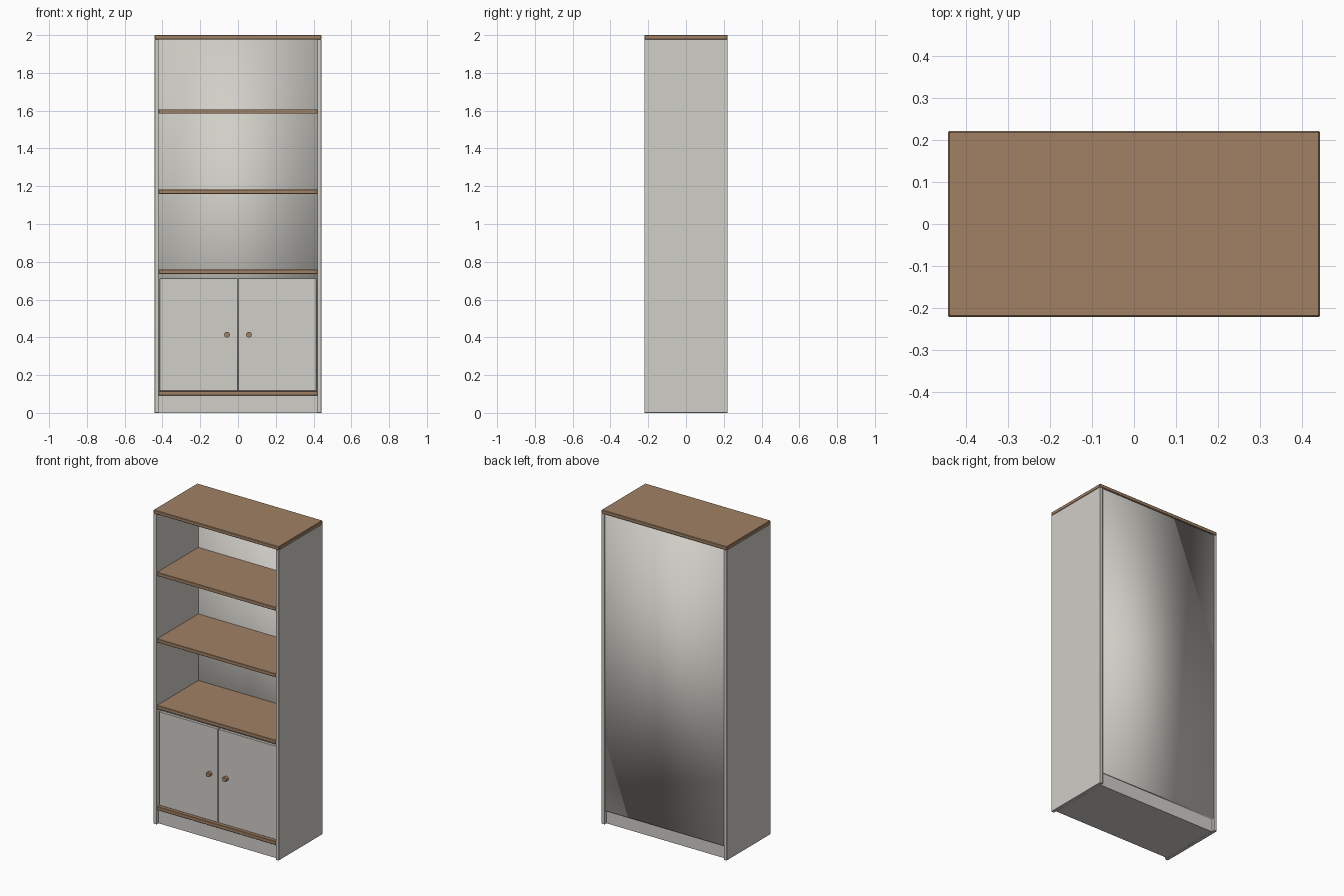
import bpy
import math

cube = bpy.data.objects.get("Cube")
if cube:
    bpy.data.objects.remove(cube, do_unlink=True)


def make_material(name, color):
    mat = bpy.data.materials.new(name)
    mat.use_nodes = True
    mat.diffuse_color = color
    mat.node_tree.nodes["Principled BSDF"].inputs["Base Color"].default_value = color
    return mat


grey = make_material("warm_grey_paint", (0.64, 0.62, 0.575, 1))
wood = make_material("brown_wood", (0.355, 0.22, 0.127, 1))


def box(name, xs, ys, zs, mat, bevel=0.0):
    """Box between the given (low, high) limits on each axis."""
    limits = (xs, ys, zs)
    bpy.ops.mesh.primitive_cube_add(size=1, location=[(a + b) / 2 for a, b in limits])
    obj = bpy.context.object
    obj.name = name
    obj.scale = [b - a for a, b in limits]
    bpy.ops.object.transform_apply(location=False, rotation=False, scale=True)
    obj.data.materials.append(mat)
    if bevel:
        mod = obj.modifiers.new("soft_edge", "BEVEL")
        mod.width = bevel
        mod.segments = 1
    return obj


HALF_W, HALF_D = 0.442, 0.221
INNER = 0.42           # inner face of the side panels
THICK = 0.023          # board thickness
BACK = 0.2             # inner face of the back panel
DOOR_FRONT = -0.2
TOP = 2.0

# Carcass
box("top_board", (-HALF_W, HALF_W), (-HALF_D, HALF_D), (TOP - THICK, TOP), wood, 0.003)
box("plinth", (-INNER, INNER), (DOOR_FRONT, BACK), (0, 0.092), grey)
back = box("back_panel", (-INNER, INNER), (BACK, 0.214), (0.085, TOP - THICK), grey)
back.data.shade_smooth()

# Shelves
for name, z in (("cabinet_floor", 0.092), ("cabinet_top_shelf", 0.736),
                ("middle_shelf", 1.16), ("upper_shelf", 1.584)):
    box(name, (-INNER, INNER), (-0.218, BACK), (z, z + THICK), wood, 0.002)

# Side panels, doors and knobs, mirrored left and right
for side, s in (("left", 1), ("right", -1)):
    def span(a, b):
        return tuple(sorted((s * a, s * b)))

    box(side + "_side_panel", span(INNER, HALF_W - 0.001), (-HALF_D + 0.001, HALF_D - 0.001),
        (0, TOP - THICK), grey, 0.001)
    box(side + "_door", span(0.002, 0.415), (DOOR_FRONT, DOOR_FRONT + 0.02),
        (0.117, 0.713), grey, 0.001)
    bpy.ops.mesh.primitive_cylinder_add(vertices=16, radius=0.015, depth=0.022,
                                        location=(s * 0.058, DOOR_FRONT - 0.01, 0.414),
                                        rotation=(math.pi / 2, 0, 0))
    knob = bpy.context.object
    knob.name = side + "_knob"
    knob.data.materials.append(wood)
    bpy.ops.object.shade_smooth_by_angle()
